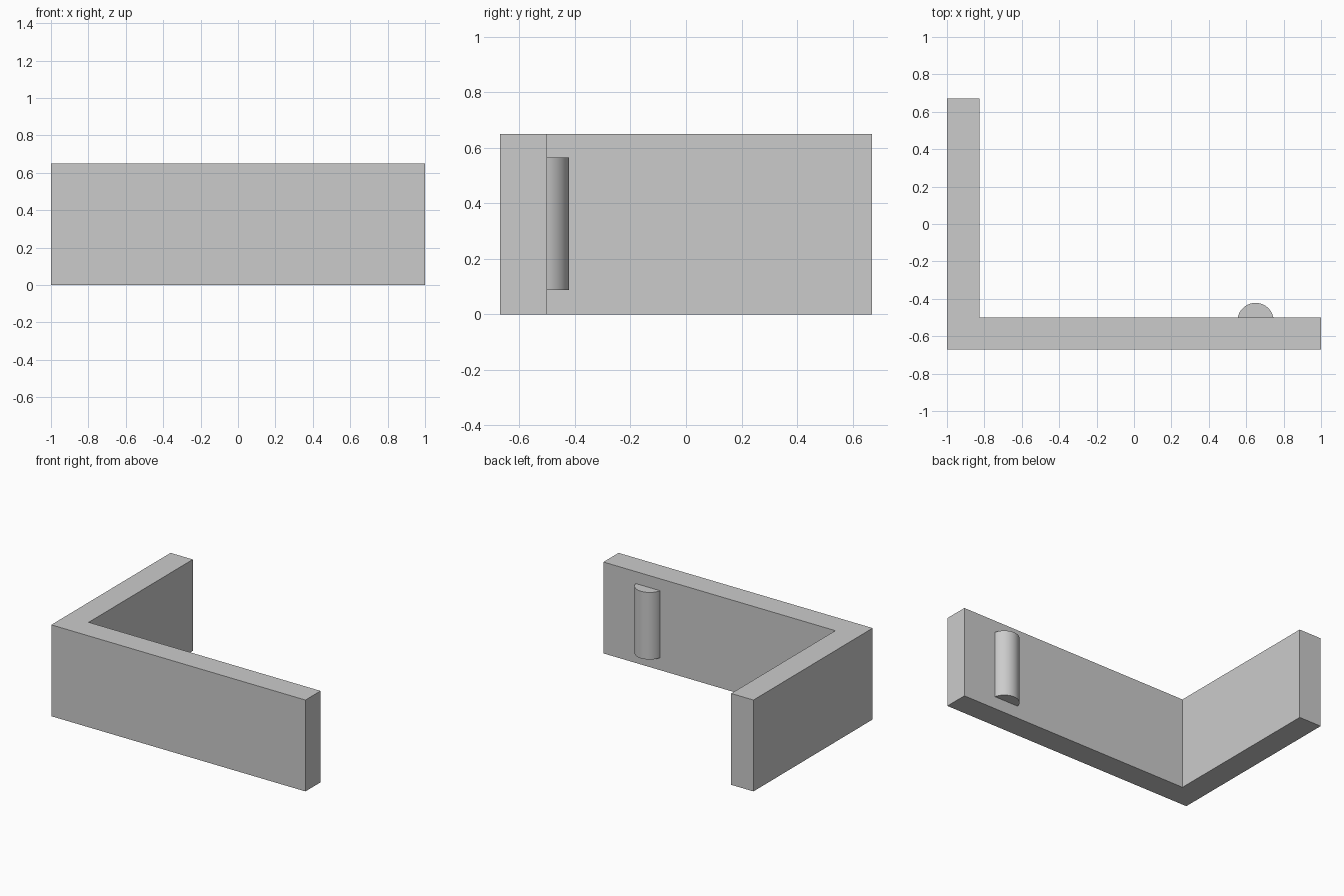
import bpy, bmesh, math

cube = bpy.data.objects.get("Cube")
if cube:
    bpy.data.objects.remove(cube, do_unlink=True)

# Single grey finish
GREY = (0.6, 0.6, 0.6, 1)
grey = bpy.data.materials.new("light_grey")
grey.use_nodes = True
grey.diffuse_color = GREY
grey.node_tree.nodes["Principled BSDF"].inputs["Base Color"].default_value = GREY


def extrude_profile(name, points, bottom, top):
    """Raise a counter-clockwise plan outline into a closed solid."""
    bm = bmesh.new()
    base = bm.faces.new([bm.verts.new((x, y, bottom)) for x, y in points])
    raised = bmesh.ops.extrude_face_region(bm, geom=[base], use_keep_orig=True)
    verts = [g for g in raised["geom"] if isinstance(g, bmesh.types.BMVert)]
    bmesh.ops.translate(bm, verts=verts, vec=(0, 0, top - bottom))
    bmesh.ops.recalc_face_normals(bm, faces=bm.faces[:])
    mesh = bpy.data.meshes.new(name)
    bm.to_mesh(mesh)
    bm.free()
    mesh.materials.append(grey)
    obj = bpy.data.objects.new(name, mesh)
    bpy.context.collection.objects.link(obj)
    return obj


# L-shaped wall
HALF_Y, INNER_X, INNER_Y = 0.67, -0.825, -0.5
extrude_profile("corner_wall", [
    (-1, -HALF_Y), (1, -HALF_Y), (1, INNER_Y),
    (INNER_X, INNER_Y), (INNER_X, HALF_Y), (-1, HALF_Y)], 0, 0.65)

# Rounded rib on the inner face, a circle segment in plan
RIB_X, RADIUS, CENTRE_Y, STEPS = 0.65, 0.097, -0.519, 32
start = math.asin((INNER_Y - CENTRE_Y) / RADIUS)
sweep = math.pi - 2 * start
angles = [start + sweep * i / STEPS for i in range(STEPS + 1)]
arc = [(RIB_X + RADIUS * math.cos(a), CENTRE_Y + RADIUS * math.sin(a)) for a in angles]
rib = extrude_profile("rounded_rib", arc, 0.088, 0.565)

# Smooth the curved side, keep the end edges crisp
bpy.ops.object.select_all(action="DESELECT")
rib.select_set(True)
bpy.context.view_layer.objects.active = rib
bpy.ops.object.shade_smooth_by_angle(angle=math.radians(30))
